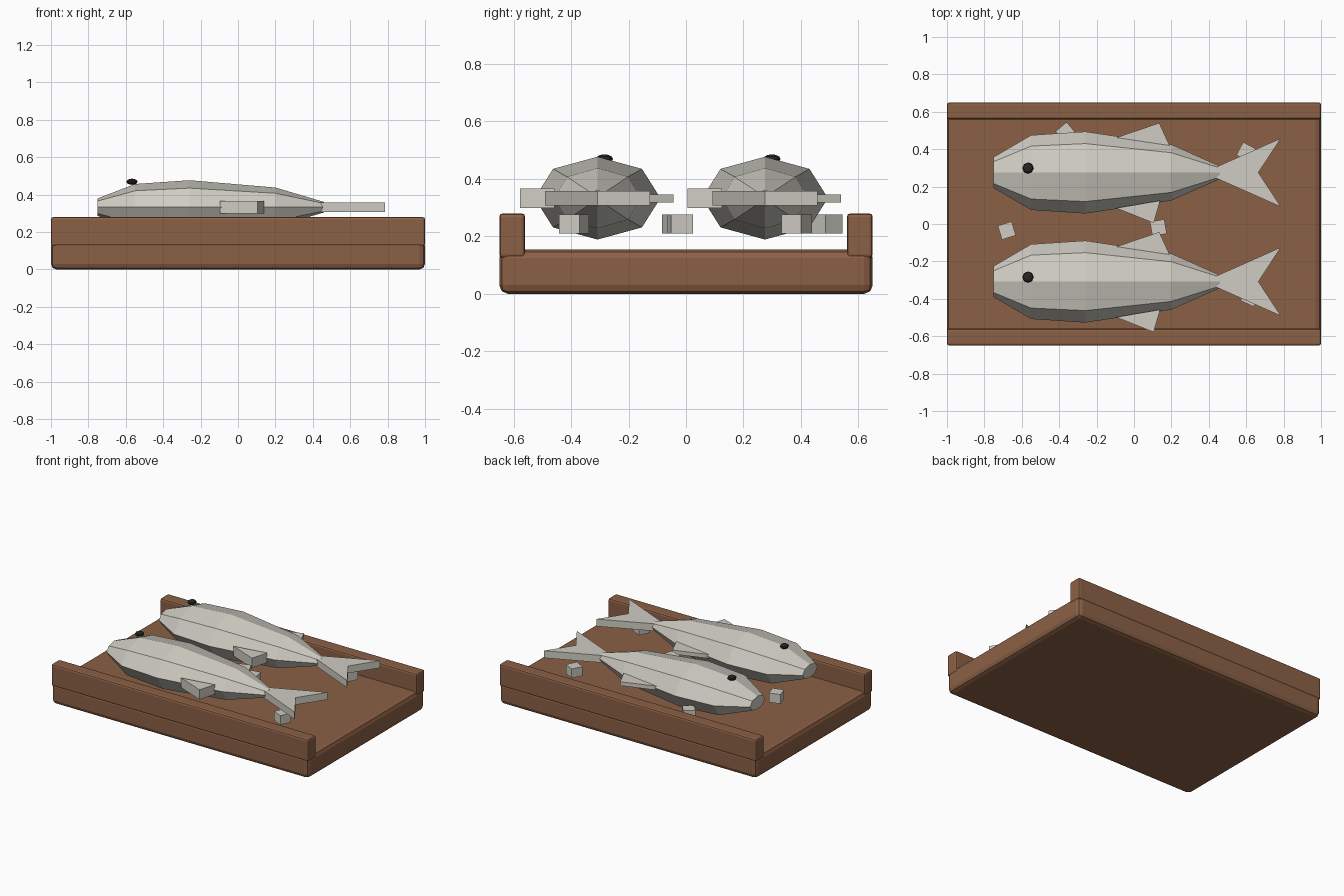
import bpy, bmesh, math
from mathutils import Matrix

if "Cube" in bpy.data.objects:
    bpy.data.objects.remove(bpy.data.objects["Cube"])


def material(name, rgb):
    m = bpy.data.materials.new(name)
    m.diffuse_color = (*rgb, 1)
    m.use_nodes = True
    m.node_tree.nodes["Principled BSDF"].inputs["Base Color"].default_value = m.diffuse_color
    return m


WOOD = material("brown wood", (0.26, 0.118, 0.06))
SILVER = material("fish silver", (0.62, 0.605, 0.54))
BLACK = material("eye black", (0.02, 0.02, 0.018))


def finish(name, bm, mat):
    bmesh.ops.recalc_face_normals(bm, faces=bm.faces)
    me = bpy.data.meshes.new(name)
    bm.to_mesh(me)
    bm.free()
    me.materials.append(mat)
    ob = bpy.data.objects.new(name, me)
    bpy.context.collection.objects.link(ob)
    return ob


def box(name, center, size, mat, bevel=0, segments=2, turn=0):
    bm = bmesh.new()
    bmesh.ops.create_cube(bm, size=1)
    bmesh.ops.scale(bm, vec=size, verts=bm.verts)
    if bevel:
        bmesh.ops.bevel(bm, geom=bm.edges[:], offset=bevel, segments=segments,
                        affect='EDGES', profile=0.5)
    bmesh.ops.rotate(bm, matrix=Matrix.Rotation(turn, 3, 'Z'), verts=bm.verts)
    bmesh.ops.translate(bm, vec=center, verts=bm.verts)
    return finish(name, bm, mat)


def slab(name, outline, y, z0, z1, mat):
    """Extrude a flat outline from z0 up to z1."""
    bm = bmesh.new()
    face = bm.faces.new([bm.verts.new((px, py + y, z0)) for px, py in outline])
    ext = bmesh.ops.extrude_face_region(bm, geom=[face])
    top = [v for v in ext["geom"] if isinstance(v, bmesh.types.BMVert)]
    bmesh.ops.translate(bm, vec=(0, 0, z1 - z0), verts=top)
    return finish(name, bm, mat)


# Body stations: x, half width, half height
STATIONS = [(-0.75, 0.083, 0.047), (-0.55, 0.2, 0.124), (-0.26, 0.219, 0.144),
            (0.20, 0.15, 0.105), (0.46, 0.034, 0.028)]
MID_Z = 0.333


def fish_body(name, y):
    bm = bmesh.new()
    rings = []
    for x, w, h in STATIONS:
        rings.append([bm.verts.new((x, y + w * math.cos(i * math.pi / 4),
                                    MID_Z + h * math.sin(i * math.pi / 4)))
                      for i in range(8)])
    for a, b in zip(rings, rings[1:]):
        for i in range(8):
            j = (i + 1) % 8
            bm.faces.new((a[i], a[j], b[j], b[i]))
    bm.faces.new(rings[0])
    bm.faces.new(rings[-1])
    return finish(name, bm, SILVER)


def fish(label, y):
    fish_body(label + "_body", y)
    slab(label + "_tail", [(0.44, -0.03), (0.785, -0.183), (0.665, 0),
                           (0.785, 0.183), (0.44, 0.03)], y, 0.307, 0.358, SILVER)
    slab(label + "_belly_fin", [(-0.095, -0.19), (0.105, -0.27), (0.14, -0.15)],
         y, 0.298, 0.367, SILVER)
    slab(label + "_back_fin", [(-0.10, 0.185), (0.135, 0.265), (0.19, 0.145)],
         y, 0.317, 0.345, SILVER)
    # Flattened bead eye
    bm = bmesh.new()
    bmesh.ops.create_uvsphere(bm, u_segments=8, v_segments=6, radius=0.03)
    bmesh.ops.scale(bm, vec=(1, 1, 0.55), verts=bm.verts)
    bmesh.ops.translate(bm, vec=(-0.567, y + 0.024, 0.469), verts=bm.verts)
    finish(label + "_eye", bm, BLACK)


# Tray base and two side rails
box("tray_base", (0, 0, 0.0775), (2, 1.3, 0.155), WOOD, 0.03, 2)
for label, side in (("front_rail", -1), ("back_rail", 1)):
    box(label, (0, side * 0.605, 0.2025), (2, 0.09, 0.155), WOOD, 0.012, 2)

fish("back_fish", 0.275)
fish("front_fish", -0.308)

# Loose ice chunks around the fish
CHUNKS = [(-0.68, -0.035, 17), (0.13, -0.02, 10), (0.60, 0.385, -28),
          (0.62, -0.39, -25), (-0.365, 0.49, 40)]
for i, (x, y, deg) in enumerate(CHUNKS):
    box(f"ice_chunk_{i + 1}", (x, y, 0.243), (0.078, 0.078, 0.065), SILVER,
        turn=math.radians(deg))
